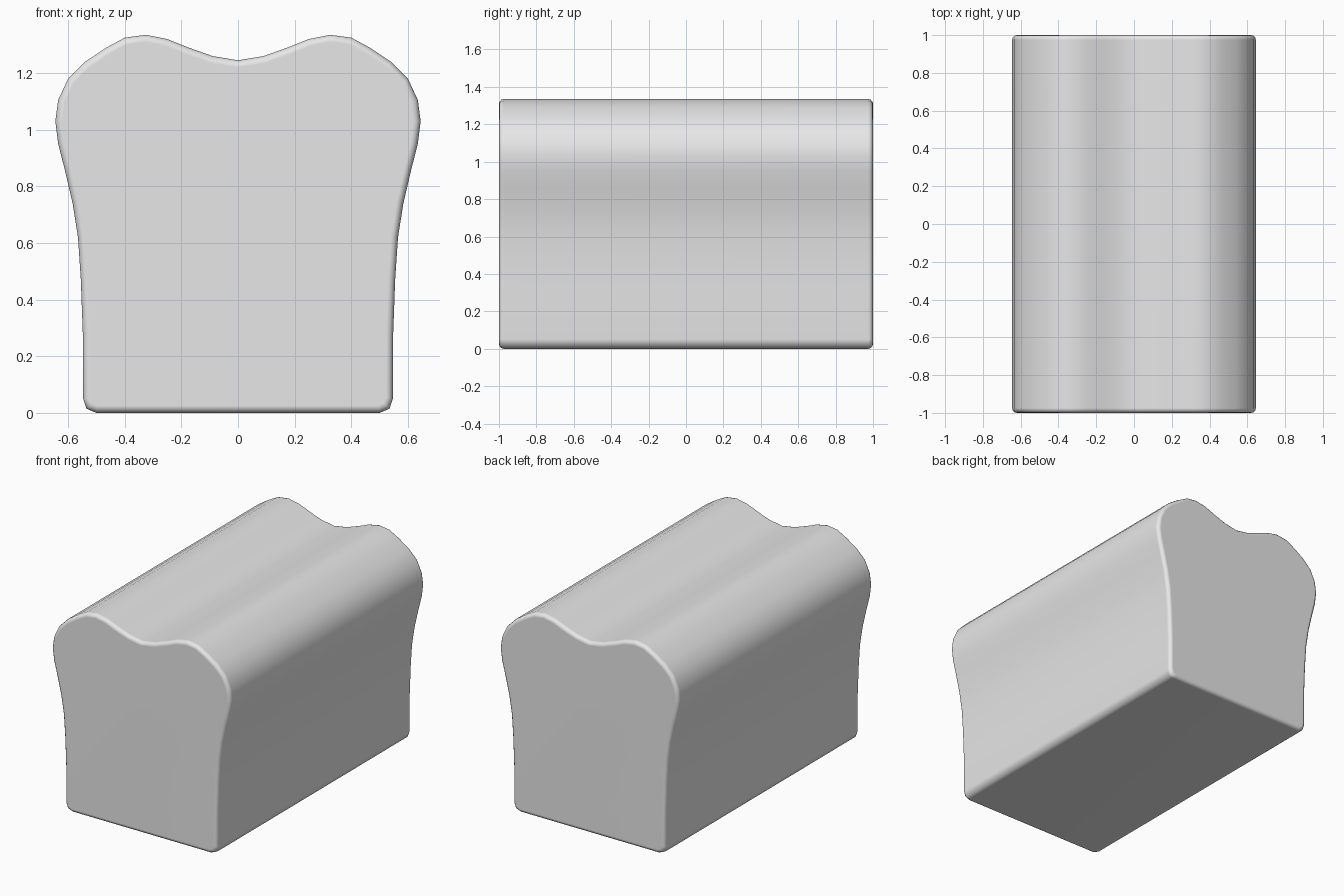
import bpy
import bmesh
import math

if "Cube" in bpy.data.objects:
    bpy.data.objects.remove(bpy.data.objects["Cube"], do_unlink=True)

# Plain grey material
grey = bpy.data.materials.new("light grey")
grey.use_nodes = True
colour = (0.8, 0.8, 0.8, 1)
grey.diffuse_color = colour
grey.node_tree.nodes["Principled BSDF"].inputs["Base Color"].default_value = colour

# Half outline of the loaf, from the top dip down to the rounded bottom corner
half = [(0, 1.245), (0.09, 1.26), (0.175, 1.29), (0.25, 1.32), (0.325, 1.335),
        (0.4, 1.325), (0.465, 1.29), (0.54, 1.24), (0.6, 1.18), (0.635, 1.105),
        (0.645, 1.03), (0.635, 0.95), (0.612, 0.86), (0.584, 0.74),
        (0.565, 0.62), (0.555, 0.47), (0.548, 0.28), (0.547, 0.05),
        (0.535, 0.015), (0.5, 0)]
outline = half + [(-x, z) for x, z in reversed(half[1:])]

# Loaf body: extrude the outline along y and round the rims of both ends
bm = bmesh.new()
face = bm.faces.new([bm.verts.new((x, -1, z)) for x, z in outline])
new = bmesh.ops.extrude_face_region(bm, geom=[face], use_keep_orig=True)["geom"]
bmesh.ops.translate(bm, vec=(0, 2, 0),
                    verts=[g for g in new if isinstance(g, bmesh.types.BMVert)])
bmesh.ops.recalc_face_normals(bm, faces=bm.faces)
rims = [e for e in bm.edges if abs(e.verts[0].co.y - e.verts[1].co.y) < 0.01]
bmesh.ops.bevel(bm, geom=rims, offset=0.025, segments=3, profile=0.5,
                affect='EDGES', clamp_overlap=True)
mesh = bpy.data.meshes.new("bread_loaf")
bm.to_mesh(mesh)
bm.free()
mesh.materials.append(grey)
loaf = bpy.data.objects.new("bread_loaf", mesh)
bpy.context.collection.objects.link(loaf)

# Smooth shading with flat ends
bpy.context.view_layer.objects.active = loaf
loaf.select_set(True)
bpy.ops.object.shade_smooth_by_angle(angle=math.radians(60))
normals = loaf.modifiers.new("weighted_normals", 'WEIGHTED_NORMAL')
normals.keep_sharp = True
